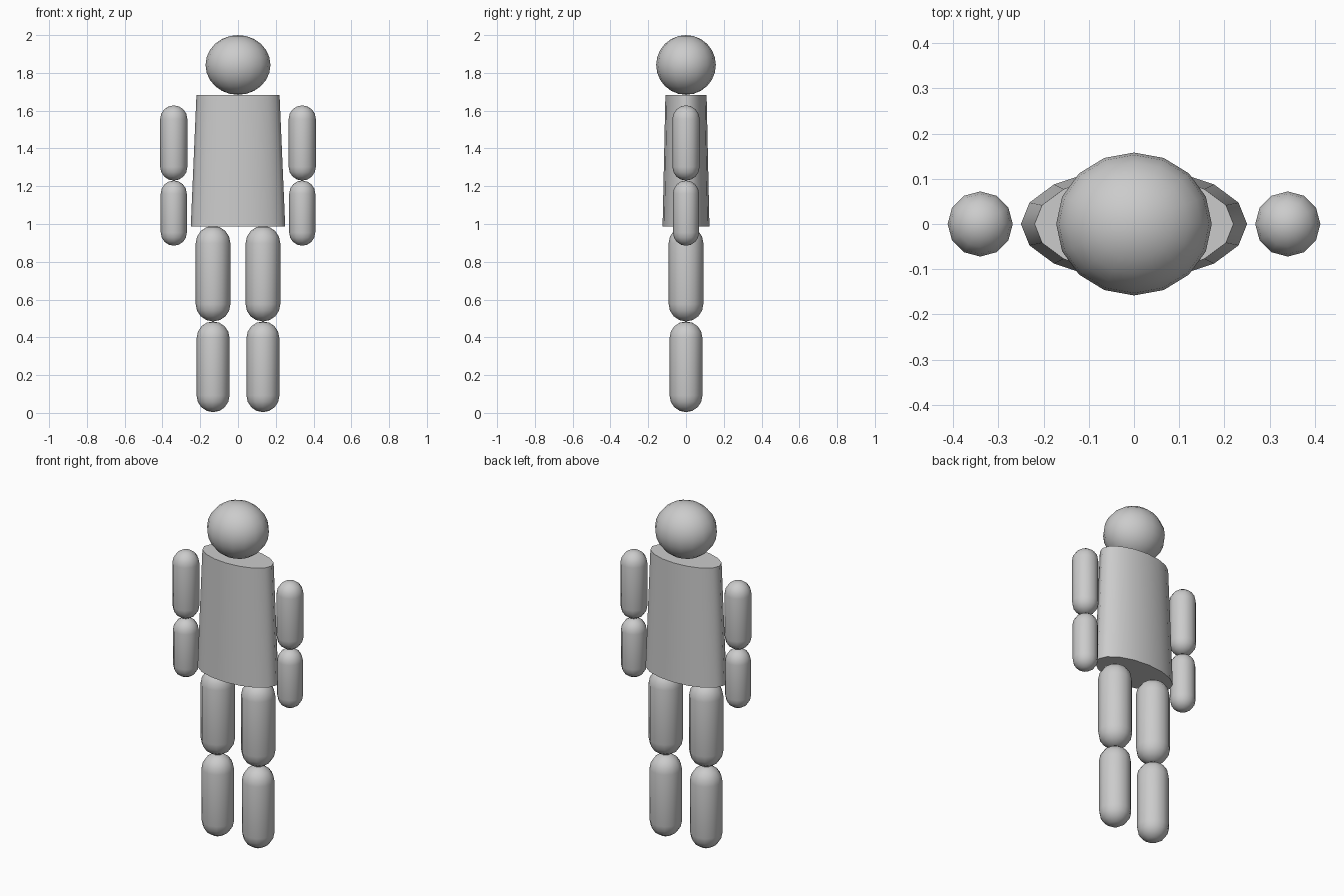
import bpy, bmesh, math

if "Cube" in bpy.data.objects:
    bpy.data.objects.remove(bpy.data.objects["Cube"])


def finish(bm, name):
    bmesh.ops.recalc_face_normals(bm, faces=bm.faces)
    mesh = bpy.data.meshes.new(name)
    bm.to_mesh(mesh)
    bm.free()
    ob = bpy.data.objects.new(name, mesh)
    bpy.context.collection.objects.link(ob)
    bpy.ops.object.select_all(action='DESELECT')
    ob.select_set(True)
    bpy.context.view_layer.objects.active = ob
    bpy.ops.object.shade_smooth_by_angle(angle=math.radians(50))
    return ob


def capsule(name, x, z0, z1, r, sides=12, steps=4):
    """Round-ended limb: half-circle profile spun about z."""
    arc = [math.pi / 2 * i / steps for i in range(steps + 1)]
    profile = [(r * math.sin(a), z0 + r - r * math.cos(a)) for a in arc]
    profile += [(r * math.cos(a), z1 - r + r * math.sin(a)) for a in arc]
    bm = bmesh.new()
    vs = [bm.verts.new((p, 0, z)) for p, z in profile]
    es = [bm.edges.new(pair) for pair in zip(vs, vs[1:])]
    bmesh.ops.spin(bm, geom=vs + es, axis=(0, 0, 1), cent=(0, 0, 0),
                   angle=math.tau, steps=sides, use_duplicate=False)
    bmesh.ops.remove_doubles(bm, verts=bm.verts, dist=0.0005)
    ob = finish(bm, name)
    ob.location.x = x
    return ob


# Head: slightly wide ellipsoid
bm = bmesh.new()
bmesh.ops.create_uvsphere(bm, u_segments=16, v_segments=12, radius=1)
head = finish(bm, "head")
head.scale = (0.172, 0.158, 0.158)
head.location.z = 1.842

# Torso: tapered elliptical drum
bm = bmesh.new()
bmesh.ops.create_cone(bm, cap_ends=True, segments=16,
                      radius1=0.25, radius2=0.22, depth=0.696)
torso = finish(bm, "torso")
torso.scale.y = 0.496
torso.location.z = 1.336

# Limbs, one of each per side
limbs = [
    ("upper_arm", 0.34, 1.23, 1.628, 0.072),
    ("forearm", 0.34, 0.885, 1.23, 0.069),
    ("thigh", 0.132, 0.484, 0.99, 0.092),
    ("shin", 0.132, 0.004, 0.484, 0.087),
]
for side, label in ((-1, "right"), (1, "left")):
    for part, x, z0, z1, r in limbs:
        capsule(f"{label}_{part}", side * x, z0, z1, r)
